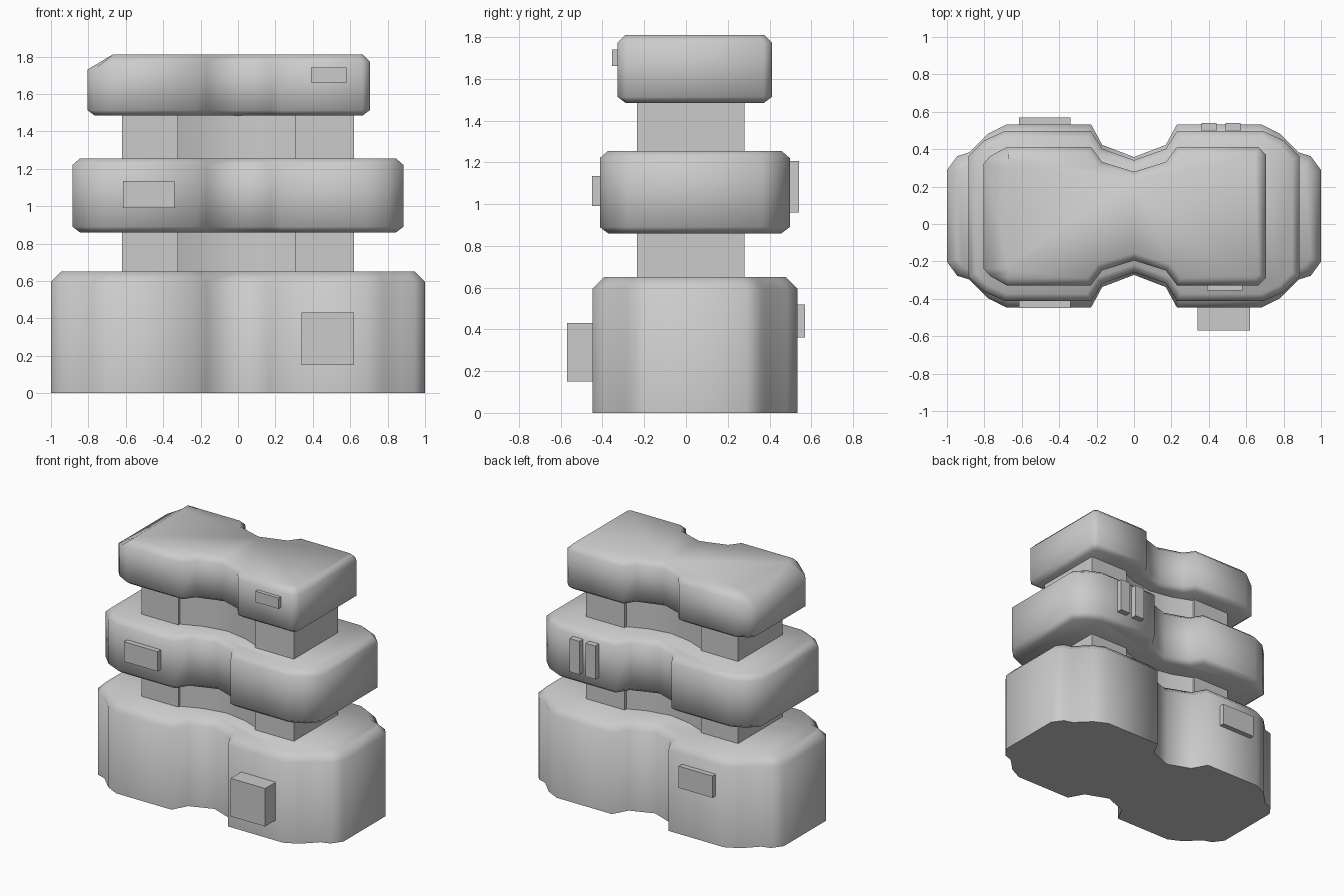
import bpy, math
from mathutils import Vector

if "Cube" in bpy.data.objects:
    bpy.data.objects.remove(bpy.data.objects["Cube"])


def make_mesh(name, verts, faces, angle=None):
    me = bpy.data.meshes.new(name)
    me.from_pydata(verts, [], faces)
    ob = bpy.data.objects.new(name, me)
    bpy.context.collection.objects.link(ob)
    if angle:
        bpy.ops.object.select_all(action='DESELECT')
        ob.select_set(True)
        bpy.context.view_layer.objects.active = ob
        bpy.ops.object.shade_smooth_by_angle(angle=math.radians(angle))
    return ob


def outline(right, left, cy):
    """Counter-clockwise loop from quarter profiles (x, half depth), both starting at the waist."""
    left = left[1:]
    right_part = right[1:]
    pts = [right[0]] + [(-x, y) for x, y in left]
    pts += [(-x, -y) for x, y in reversed(left)] + [(0, -right[0][1])]
    pts += [(x, -y) for x, y in right_part] + list(reversed(right_part))
    return [Vector((x, y + cy)) for x, y in pts]


def inset(pts, d):
    """Move every side of the loop inward by d with mitred corners."""
    out, n = [], len(pts)
    for i, p in enumerate(pts):
        a = (p - pts[i - 1]).normalized()
        b = (pts[(i + 1) % n] - p).normalized()
        na, nb = Vector((-a.y, a.x)), Vector((-b.y, b.x))
        out.append(p + (na + nb) * d / (1 + na.dot(nb)))
    return out


def slab(name, pts, rings, adjust=None, angle=65):
    """Stack of inset rings: rings are (z, inset)."""
    n = len(pts)
    verts = [(p.x, p.y, z) for z, d in rings for p in inset(pts, d)]
    if adjust:
        verts = [adjust(*v) for v in verts]
    faces = [list(range(n))[::-1], [n * (len(rings) - 1) + i for i in range(n)]]
    for r in range(len(rings) - 1):
        for i in range(n):
            j = (i + 1) % n
            faces.append([r * n + i, r * n + j, (r + 1) * n + j, (r + 1) * n + i])
    return make_mesh(name, verts, faces, angle)


def box(name, x0, x1, y0, y1, z0, z1):
    verts = [(x, y, z) for x in (x0, x1) for y in (y0, y1) for z in (z0, z1)]
    faces = [(0, 1, 3, 2), (4, 6, 7, 5), (0, 4, 5, 1), (2, 3, 7, 6), (0, 2, 6, 4), (1, 5, 7, 3)]
    return make_mesh(name, verts, faces)


# Base block with waist and stepped ends
base = [(0, .315), (.17, .38), (.23, .49), (.68, .49), (.78, .44), (.88, .34), (.945, .32), (1, .245)]
slab("base_block", outline(base, base, .043), [(0, 0), (.595, 0), (.65, .055)])

# Middle block
mid = [(0, .30), (.17, .36), (.23, .455), (.69, .455), (.80, .405), (.885, .32)]
slab("middle_block", outline(mid, mid, .042),
     [(.86, .04), (.89, 0), (1.22, 0), (1.255, .04)])

# Top block, shorter on the right, sloped along the upper left edge
top_l = [(0, .237), (.17, .29), (.23, .37), (.68, .37), (.77, .32), (.805, .28)]
top_r = [(0, .237), (.17, .29), (.23, .37), (.665, .37), (.705, .33)]


def slope_left(x, y, z):
    if z > 1.7 and x < -.6:
        if z > 1.8:
            return (max(x, -.67), y, z)
        return (x, y, 1.73 if x < -.76 else z)
    return (x, y, z)


slab("top_block", outline(top_r, top_l, .042),
     [(1.485, .038), (1.513, 0), (1.772, 0), (1.81, .038)], slope_left)

# Columns and recessed core joining the blocks
box("left_column", -.62, -.32, -.235, .28, .60, 1.52)
box("right_column", .305, .62, -.235, .28, .60, 1.52)
core = [(0, .15), (.17, .18), (.32, .24)]
slab("waist_core", outline(core, core, .0225), [(.60, 0), (1.52, 0)])

# Raised panels
box("base_front_panel", .34, .62, -.57, -.40, .15, .43)
box("base_back_panel", -.615, -.34, .48, .57, .36, .52)
box("middle_front_panel", -.615, -.34, -.45, -.38, .99, 1.135)
for i, x in enumerate((.36, .49)):
    box(f"middle_back_bar_{i + 1}", x, x + .08, .46, .54, .96, 1.205)
box("top_front_panel", .39, .58, -.355, -.29, 1.66, 1.74)
